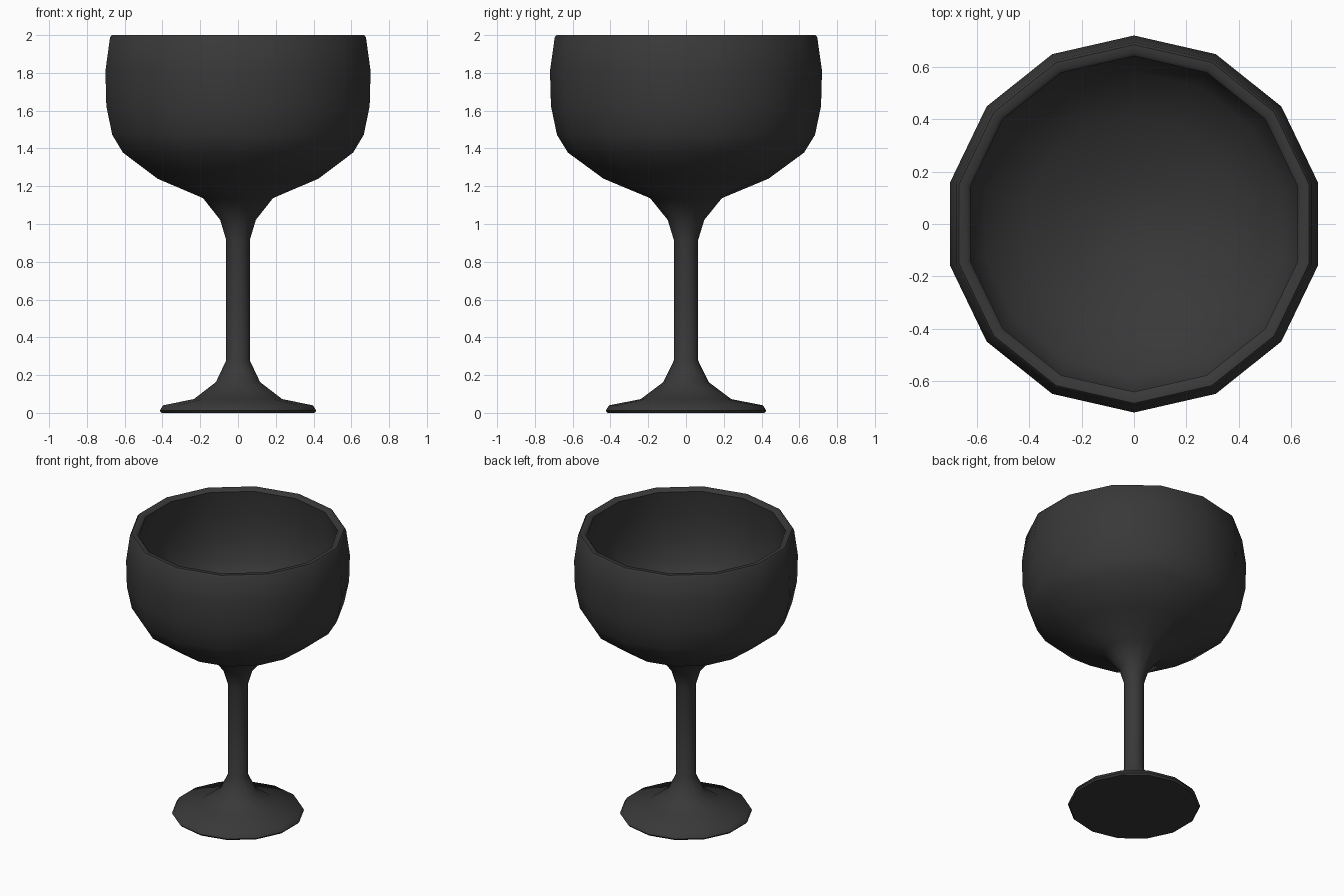
import bpy, bmesh, math

if "Cube" in bpy.data.objects:
    bpy.data.objects.remove(bpy.data.objects["Cube"])

SIDES = 14

# Profile (radius, height): underside, foot, stem, outer bowl, rim, inner bowl
PROFILE = [
    (0.0, 0.0), (0.415, 0.0), (0.425, 0.012), (0.407, 0.04), (0.24, 0.073),
    (0.12, 0.163), (0.064, 0.278), (0.064, 0.915), (0.097, 1.022),
    (0.19, 1.137), (0.437, 1.24), (0.625, 1.378), (0.683, 1.472),
    (0.715, 1.625), (0.72, 1.81), (0.695, 1.988), (0.685, 2.0),
    (0.655, 2.0), (0.641, 1.985), (0.667, 1.805), (0.662, 1.635),
    (0.633, 1.50), (0.582, 1.415), (0.41, 1.29), (0.17, 1.20), (0.0, 1.175),
]


def lathe(name, profile, sides):
    bm = bmesh.new()
    rings = []
    for r, z in profile:
        if r == 0:
            rings.append([bm.verts.new((0, 0, z))] * sides)
        else:
            rings.append([bm.verts.new((r * math.sin(2 * math.pi * i / sides),
                                        r * math.cos(2 * math.pi * i / sides), z))
                          for i in range(sides)])
    for low, high in zip(rings, rings[1:]):
        for i in range(sides):
            j = (i + 1) % sides
            corners = dict.fromkeys((low[i], low[j], high[j], high[i]))
            bm.faces.new(list(corners))
    bmesh.ops.recalc_face_normals(bm, faces=bm.faces)
    mesh = bpy.data.meshes.new(name)
    bm.to_mesh(mesh)
    bm.free()
    obj = bpy.data.objects.new(name, mesh)
    bpy.context.collection.objects.link(obj)
    return obj


# Goblet turned as one closed shell
goblet = lathe("goblet", PROFILE, SIDES)
bpy.context.view_layer.objects.active = goblet
goblet.select_set(True)
bpy.ops.object.shade_smooth_by_angle(angle=math.radians(50))

# Dark finish
dark = bpy.data.materials.new("dark_finish")
dark.diffuse_color = (0.04, 0.04, 0.04, 1)
dark.use_nodes = True
dark.node_tree.nodes["Principled BSDF"].inputs["Base Color"].default_value = dark.diffuse_color
goblet.data.materials.append(dark)
